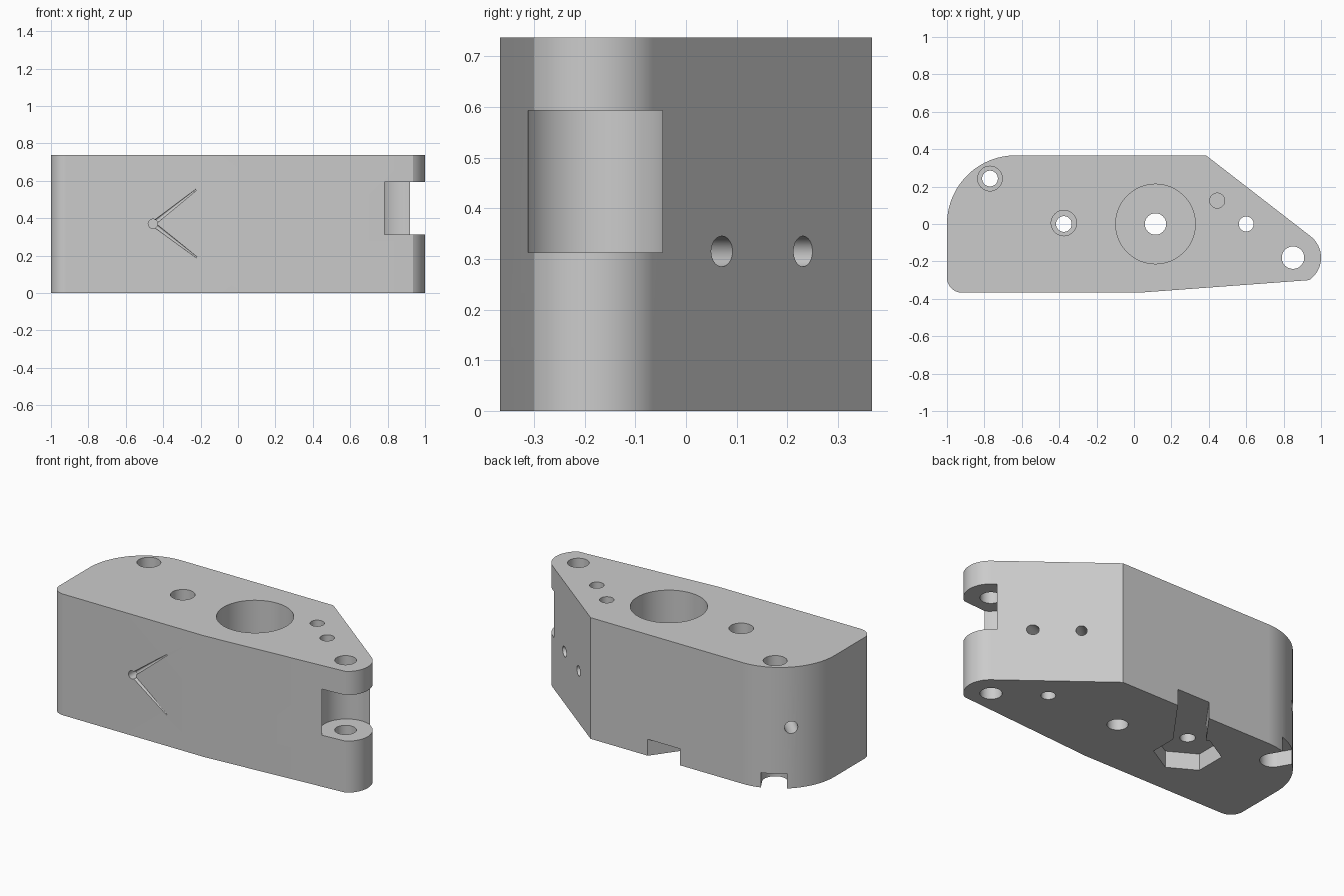
import bpy, bmesh
from math import sin, cos, radians
from mathutils import Vector, Matrix

cube = bpy.data.objects.get("Cube")
if cube:
    bpy.data.objects.remove(cube, do_unlink=True)

H = 0.737      # block height
OVER = 0.05    # how far cutters stick out of the block


def new_object(name, bm):
    bmesh.ops.recalc_face_normals(bm, faces=bm.faces)
    mesh = bpy.data.meshes.new(name)
    bm.to_mesh(mesh)
    bm.free()
    obj = bpy.data.objects.new(name, mesh)
    bpy.context.collection.objects.link(obj)
    return obj


def arc(cx, cy, r, a0, a1, steps):
    angles = [radians(a0 + (a1 - a0) * i / steps) for i in range(steps + 1)]
    return [(cx + r * cos(a), cy + r * sin(a)) for a in angles]


def prism(name, outline, z0, z1):
    bm = bmesh.new()
    face = bm.faces.new([bm.verts.new((x, y, z0)) for x, y in outline])
    top = bmesh.ops.extrude_face_region(bm, geom=[face])["geom"]
    verts = [v for v in top if isinstance(v, bmesh.types.BMVert)]
    bmesh.ops.translate(bm, verts=verts, vec=(0, 0, z1 - z0))
    return new_object(name, bm)


def rod(name, start, end, r1, r2=None, sides=48):
    start, end = Vector(start), Vector(end)
    axis = end - start
    turn = Vector((0, 0, 1)).rotation_difference(axis).to_matrix().to_4x4()
    bm = bmesh.new()
    bmesh.ops.create_cone(bm, cap_ends=True, segments=sides, radius1=r1,
                          radius2=r1 if r2 is None else r2, depth=axis.length,
                          matrix=Matrix.Translation((start + end) / 2) @ turn)
    return new_object(name, bm)


def drill(name, x, y, r, z0=-OVER, z1=H + OVER, sides=48):
    return rod(name, (x, y, z0), (x, y, z1), r, sides=sides)


def slot(name, x, y, angle, half, length, depth, round_end):
    # Channel in the underside, running outwards from a centre
    a = radians(angle)
    along = Vector((cos(a), sin(a))) * length
    side = Vector((-sin(a), cos(a))) * half
    p = Vector((x, y))
    if round_end:
        inner = arc(x, y, half, angle + 90, angle + 270, 24)
    else:
        inner = [p + side, p - side]
    return prism(name, list(inner) + [p - side + along, p + side + along], -OVER, depth)


# Block outline, counter-clockwise from the front left corner
outline = arc(-0.92, -0.287, 0.08, 180, 270, 12)
outline.append((0.03, -0.367))
outline += arc(0.855, -0.18, 0.145, -56, 52, 20)
outline.append((0.385, 0.367))
outline += arc(-0.633, 0, 0.367, 90, 180, 24)
block = prism("hinge_block", outline, 0, H)

cutters = [
    # Large stepped bore
    drill("main_bore", 0.115, 0, 0.213, z0=0.15),
    drill("main_bore_exit", 0.115, 0, 0.057),
    # Counterbored corner hole and its slot
    drill("corner_hole", -0.77, 0.243, 0.042),
    drill("corner_counterbore", -0.77, 0.243, 0.066, z0=0.45),
    slot("corner_slot", -0.77, 0.243, 120, 0.072, 0.3, 0.09, True),
    # Bolt hole with nut pocket and channel to the back
    drill("bolt_hole", -0.375, 0, 0.042),
    drill("bolt_counterbore", -0.375, 0.005, 0.068, z0=0.4),
    drill("nut_pocket", -0.375, 0, 0.185, z1=0.1, sides=6),
    slot("nut_channel", -0.375, 0, 54, 0.088, 0.7, 0.1, False),
    # Small vertical holes
    drill("small_blind_hole", 0.445, 0.125, 0.04, z0=0.28),
    drill("small_through_hole", 0.6, 0, 0.04),
    # Hinge fork
    drill("fork_gap", 0.858, -0.182, 0.149, z0=0.313, z1=0.593),
    drill("hinge_pin_hole", 0.85, -0.18, 0.06),
    # Port in the rounded corner
    rod("corner_port", (-0.78, 0.15, 0.37), (-0.99, 0.36, 0.37), 0.037),
    # Port in the front wall
    rod("front_port", (-0.455, -0.42, 0.37), (-0.455, -0.2, 0.37), 0.025),
]

# Side ports leading to the small vertical holes
for x, y, hx, hy in ((0.766, 0.07, 0.6, 0), (0.56, 0.23, 0.445, 0.125)):
    inner, mouth = Vector((hx, hy, 0.315)), Vector((x, y, 0.315))
    cutters.append(rod("side_port", inner, mouth + (mouth - inner), 0.03))

# Fine tapering grooves spreading from the front port
for x, z in ((-0.22, 0.555), (-0.22, 0.19)):
    cutters.append(rod("front_groove", (-0.455, -0.364, 0.37), (x, -0.369, z),
                       0.012, 0.004, sides=16))

# Cut everything out of the block
bpy.context.view_layer.objects.active = block
for cutter in cutters:
    cutter.hide_render = True
    mod = block.modifiers.new(cutter.name, 'BOOLEAN')
    mod.operation = 'DIFFERENCE'
    mod.solver = 'EXACT'
    mod.object = cutter
    bpy.ops.object.modifier_apply(modifier=mod.name)
    bpy.data.objects.remove(cutter, do_unlink=True)

# Plain grey finish
grey = bpy.data.materials.new("plain_grey")
grey.use_nodes = True
colour = (0.6, 0.6, 0.6, 1)
grey.diffuse_color = colour
grey.node_tree.nodes["Principled BSDF"].inputs["Base Color"].default_value = colour
block.data.materials.clear()
block.data.materials.append(grey)

# Smooth curved walls, crisp edges
bpy.ops.object.select_all(action='DESELECT')
block.select_set(True)
bpy.ops.object.shade_smooth_by_angle(angle=radians(30))
block.modifiers.new("even_shading", 'WEIGHTED_NORMAL').keep_sharp = True
